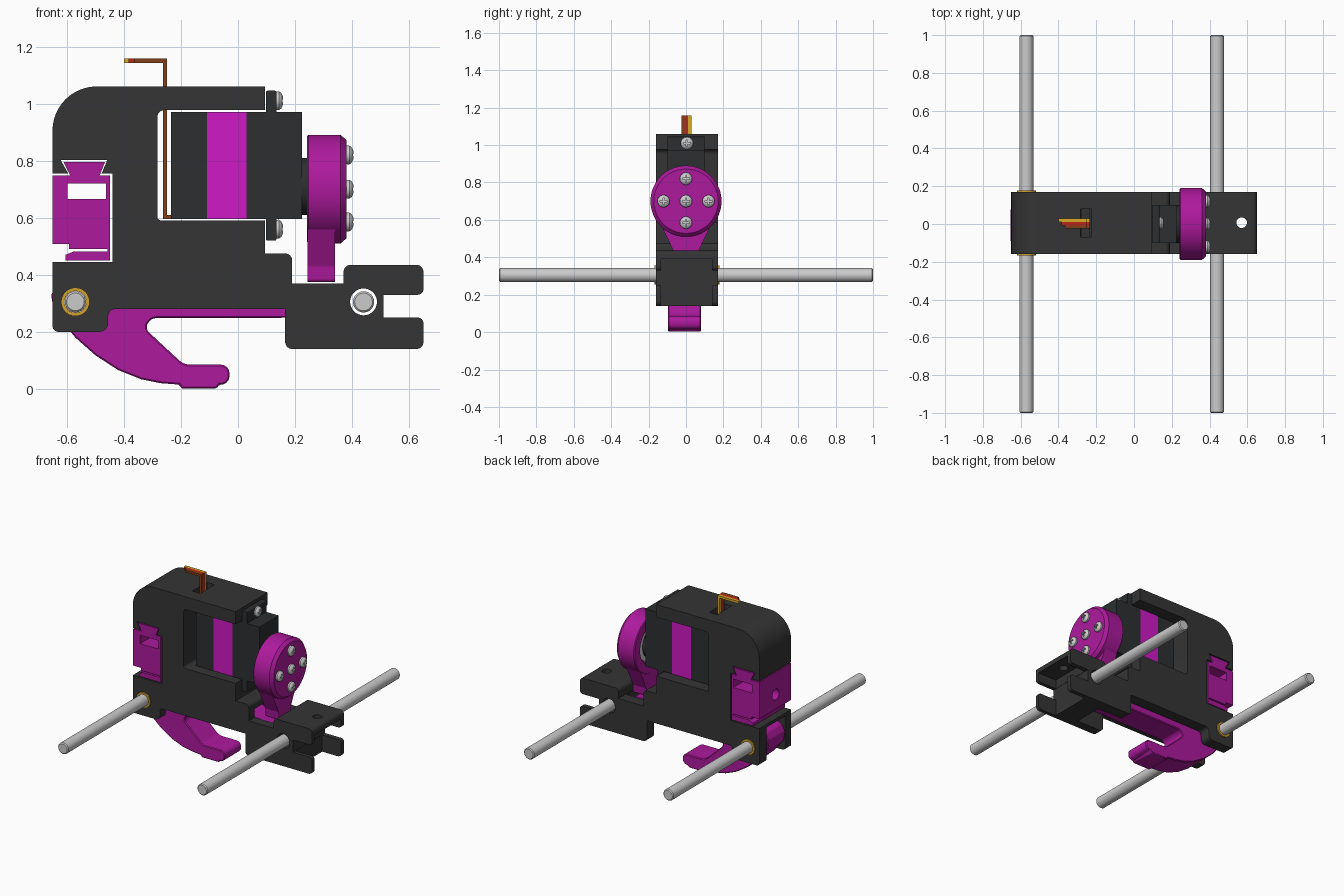
import bpy, bmesh
from math import radians, tan, pi, acos
from mathutils import Vector, Matrix

if "Cube" in bpy.data.objects:
    bpy.data.objects.remove(bpy.data.objects["Cube"])


def material(name, rgb):
    m = bpy.data.materials.new(name)
    m.diffuse_color = (*rgb, 1)
    m.use_nodes = True
    m.node_tree.nodes["Principled BSDF"].inputs["Base Color"].default_value = m.diffuse_color
    return m


BLACK = material("black_plastic", (0.035, 0.035, 0.035))
CASE = material("servo_black", (0.025, 0.028, 0.03))
PURPLE = material("purple_plastic", (0.42, 0.01, 0.34))
LABEL = material("bright_purple", (0.62, 0.01, 0.56))
GOLD = material("brass", (0.65, 0.36, 0.03))
BROWN = material("brown_wire", (0.22, 0.05, 0.01))
RED = material("red_wire", (0.5, 0.02, 0.01))
YELLOW = material("yellow_wire", (0.7, 0.4, 0.02))


def finish(name, bm, mat=None):
    bmesh.ops.recalc_face_normals(bm, faces=bm.faces)
    me = bpy.data.meshes.new(name)
    bm.to_mesh(me)
    bm.free()
    ob = bpy.data.objects.new(name, me)
    bpy.context.collection.objects.link(ob)
    if mat:
        me.materials.append(mat)
    return ob


def activate(ob):
    bpy.ops.object.select_all(action='DESELECT')
    ob.select_set(True)
    bpy.context.view_layer.objects.active = ob


def smooth(ob):
    activate(ob)
    bpy.ops.object.shade_smooth_by_angle(angle=radians(32))
    return ob


def rounded(pts, steps=6):
    """Replace every corner (u, v, radius) by an arc."""
    out = []
    for i, p in enumerate(pts):
        c = Vector(p[:2])
        r = p[2] if len(p) > 2 else 0
        if r == 0:
            out.append(c)
            continue
        a = (Vector(pts[i - 1][:2]) - c).normalized()
        b = (Vector(pts[(i + 1) % len(pts)][:2]) - c).normalized()
        half = acos(max(-1, min(1, a.dot(b)))) / 2
        t = r / tan(half)
        s, e = c + a * t, c + b * t
        o = c + (a + b).normalized() * (t * t + r * r) ** 0.5
        ang = (s - o).angle_signed(e - o)
        n = steps * (3 if r > 0.1 else 1)
        for k in range(n + 1):
            out.append(o + Matrix.Rotation(-ang * k / n, 2) @ (s - o))
    return out


def prism(name, pts, lo, hi, mat=None, axis='y'):
    put = {'y': lambda u, v, w: (u, w, v), 'x': lambda u, v, w: (w, u, v)}[axis]
    bm = bmesh.new()
    f = bm.faces.new([bm.verts.new(put(p[0], p[1], lo)) for p in rounded(pts)])
    g = bmesh.ops.extrude_face_region(bm, geom=[f])
    move = Vector(put(0, 0, hi - lo))
    bmesh.ops.translate(bm, vec=move, verts=[v for v in g['geom'] if isinstance(v, bmesh.types.BMVert)])
    return finish(name, bm, mat)


def box(name, x0, x1, y0, y1, z0, z1, mat=None, r=0):
    return prism(name, [(x0, z0, r), (x1, z0, r), (x1, z1, r), (x0, z1, r)], y0, y1, mat)


def lathe(name, prof, axis, centre, mat=None, n=48, ring=False):
    """Spin (distance along axis, radius) points about a line along x, y or z."""
    d = {'x': Vector((1, 0, 0)), 'y': Vector((0, 1, 0)), 'z': Vector((0, 0, 1))}[axis]
    side = Vector((0, 0, 1)) if axis != 'z' else Vector((1, 0, 0))
    c = Vector(centre)
    bm = bmesh.new()
    vs = [bm.verts.new(c + d * a + side * r) for a, r in prof]
    es = [bm.edges.new(p) for p in zip(vs, vs[1:])]
    if ring:
        es.append(bm.edges.new((vs[-1], vs[0])))
    bmesh.ops.spin(bm, geom=vs + es, cent=c, axis=d, angle=2 * pi, steps=n)
    bmesh.ops.remove_doubles(bm, verts=bm.verts, dist=1e-5)
    return smooth(finish(name, bm, mat))


def rod(name, axis, centre, lo, hi, r, mat=None, ch=0.0):
    p = [(lo, 0), (lo, r - ch), (lo + ch, r), (hi - ch, r), (hi, r - ch), (hi, 0)]
    return lathe(name, p, axis, centre, mat)


def cut(ob, *cutters):
    for c in cutters:
        c.hide_render = True
        m = ob.modifiers.new("cut", 'BOOLEAN')
        m.operation, m.solver, m.object = 'DIFFERENCE', 'EXACT', c
        activate(ob)
        bpy.ops.object.modifier_apply(modifier=m.name)
        bpy.data.objects.remove(c)
    return ob


# Main body: side profile, then lever channel, fork pocket and holes
body = prism("body", [
    (-.65, .20, .02), (-.455, .20, .03), (-.455, .28, .025), (.165, .28), (.165, .14, .025),
    (.65, .14, .025), (.65, .25, .02), (.51, .25), (.51, .33), (.65, .33, .02), (.65, .435, .025),
    (.37, .435, .025), (.37, .37), (.19, .37), (.19, .475, .025), (.095, .475), (.095, .59),
    (-.283, .59, .015), (-.283, .977, .025), (.095, .977), (.095, 1.06), (-.65, 1.06, .155),
    (-.65, .755), (-.595, .755), (-.622, .803), (-.458, .803), (-.478, .755), (-.44, .755),
    (-.44, .445), (-.65, .445)], -.16, .17, BLACK)
cut(body,
    box("lever_channel", -.7, .365, -.1, .095, .05, .425),
    box("fork_pocket", .512, .7, -.135, .14, .1, .39),
    box("wire_slot", -.282, -.225, -.07, .08, .95, 1.1),
    rod("plate_hole", 'z', (.57, .007, 0), .3, .5, .028),
    rod("right_rod_hole", 'y', (.44, 0, .305), -.3, .3, .047),
    rod("left_rod_hole", 'y', (-.57, 0, .305), -.3, .3, .05))
smooth(body)

# Pivoting lever with hook
lever = prism("lever", [
    (-.655, .33, .03), (-.645, .27, .03), (-.57, .18), (-.5, .118), (-.42, .066), (-.34, .034), (-.27, .02),
    (-.205, .015), (-.20, .002), (-.075, .002), (-.065, .015), (-.03, .015, .03), (-.03, .085, .03),
    (-.19, .085, .06), (-.33, .215, .025), (-.30, .248, .03), (.33, .25, .02), (.33, .36, .02),
    (-.3, .39), (-.57, .395, .03), (-.63, .375, .03)], -.095, .08, PURPLE)
cut(lever, rod("pivot_hole", 'y', (-.57, 0, .305), -.3, .3, .039))
m = lever.modifiers.new("soft_edges", 'BEVEL')
m.width, m.segments, m.limit_method, m.angle_limit = .008, 1, 'ANGLE', radians(50)
smooth(lever)

# Rods, bushings at the left one
for nm, x in (("left_rod", -.57), ("right_rod", .44)):
    rod(nm, 'y', (x, 0, .305), -1, 1, .037, None, .006)
for i, (a, b) in enumerate(((-.168, -.1), (.095, .178))):
    lathe(f"bushing_{i}", [(a, .038), (a, .05), (b, .05), (b, .038)], 'y', (-.57, 0, .305), GOLD, ring=True)

# Dovetail insert with through slot and side hole
insert = prism("dovetail_insert", [
    (-.65, .508), (-.592, .508), (-.592, .491), (-.458, .491), (-.458, .482), (-.575, .482), (-.605, .47),
    (-.605, .45), (-.448, .45), (-.448, .748), (-.485, .748), (-.466, .796), (-.612, .796),
    (-.588, .748), (-.65, .748)], -.16, .17, PURPLE)
cut(insert,
    box("insert_slot", -.597, -.463, -.3, .3, .665, .72),
    rod("insert_hole", 'x', (0, 0, .605), -.7, -.5, .035))
smooth(insert)

# Servo: three case sections, mounting ears, gearbox collar
for nm, a, b, mat in (("servo_rear", -.235, -.108, CASE), ("servo_label_band", -.108, .03, LABEL),
                      ("servo_front", .03, .225, CASE)):
    box(nm, a, b, -.1, .1, .595, .97, mat)
box("upper_ear", .098, .135, -.1, .1, .96, 1.045, CASE, .006)
box("lower_ear", .098, .135, -.1, .1, .52, .60, CASE, .006)
rod("gearbox_collar", 'x', (0, 0, .71), .22, .245, .1, CASE)
rod("output_shaft", 'x', (0, 0, .70), .24, .28, .05)

# Cam wheel with hollow back, and the arm pressing the lever
lathe("cam_wheel", [(.275, 0), (.275, .13), (.242, .13), (.242, .185), (.247, .19), (.36, .19),
                    (.38, .172), (.38, 0)], 'x', (0, 0, .70), PURPLE, 72)
rod("servo_horn", 'x', (0, 0, .70), .262, .278, .115)
prism("cam_arm", [(-.13, .565), (-.065, .43, .02), (-.06, .375, .012), (.06, .375, .012),
                  (.065, .43, .02), (.13, .565)], .243, .34, PURPLE, 'x')

# Cross-head screws: one mesh shared by every screw
screw = lathe("screw", [(-.03, 0), (-.03, .031), (.01, .033), (.018, .028), (.024, .016), (.025, 0)],
              'x', (0, 0, 0), None, 32)
cut(screw, box("cross_a", .012, .05, -.018, .018, -.004, .004),
    box("cross_b", .012, .05, -.004, .004, -.018, .018))
smooth(screw)
spots = [(.38, 0, .70), (.38, .12, .70), (.38, -.12, .70), (.38, 0, .82), (.38, 0, .585),
         (.133, .005, 1.01), (.133, .005, .56)]
screw.location = spots[0]
for i, p in enumerate(spots[1:]):
    s = screw.copy()
    s.name = f"screw_{i + 1}"
    s.location = p
    bpy.context.collection.objects.link(s)

# Three-wire ribbon leaving the servo and bending over the top
for nm, mat, y, end in (("brown_wire", BROWN, -.016, -.365), ("red_wire", RED, .002, -.383),
                        ("yellow_wire", YELLOW, .02, -.4)):
    w = prism(nm, [(-.23, .595), (-.23, .61), (-.248, .61), (-.248, 1.158), (end, 1.158), (end, 1.143),
                   (-.263, 1.143), (-.263, .595)], y - .009, y + .009, mat)
